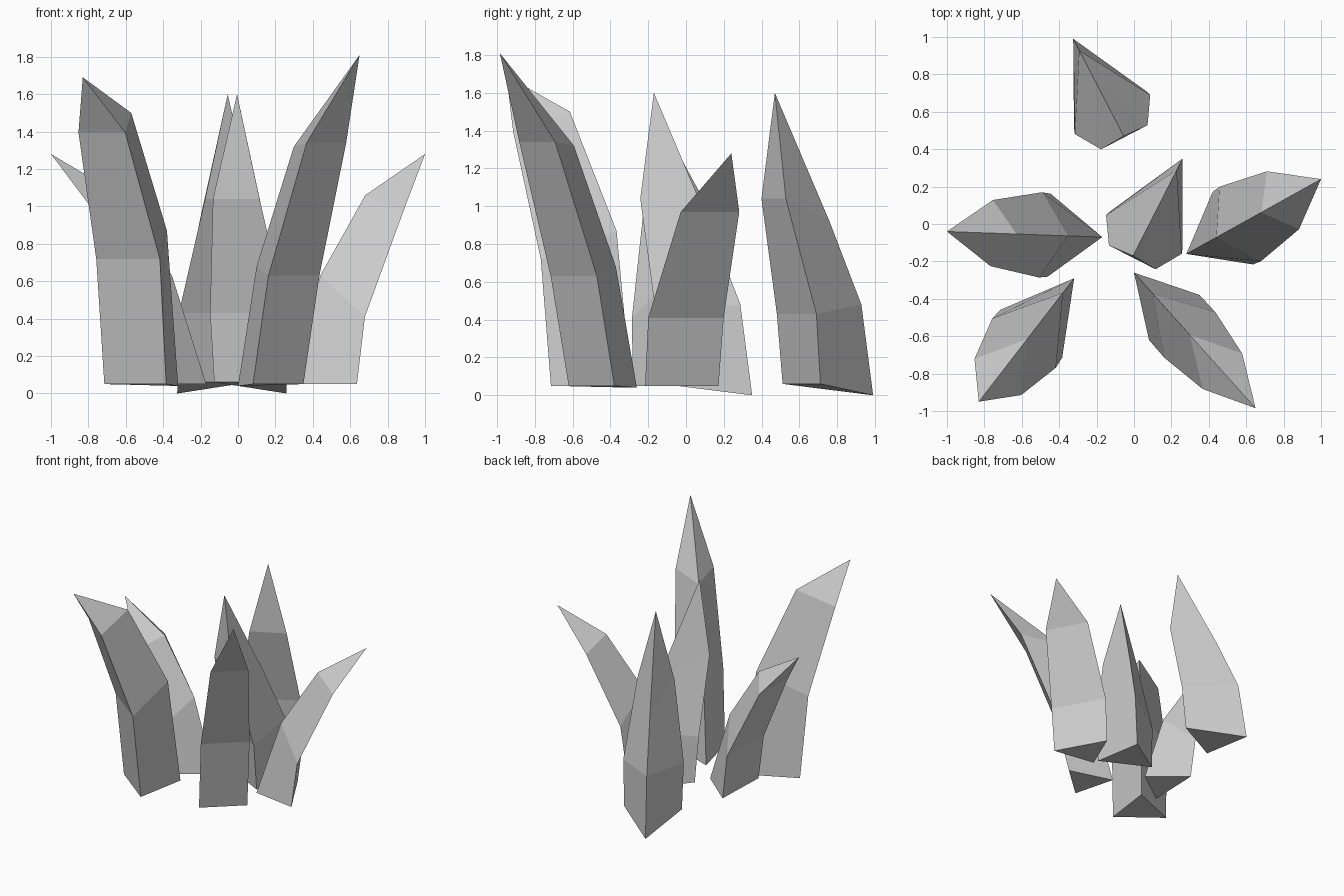
import bpy, bmesh
from math import atan2, cos, sin

if "Cube" in bpy.data.objects:
    bpy.data.objects.remove(bpy.data.objects["Cube"])

# Blade profiles in local coordinates, r measured outwards from the inner ridge foot.
# ridge: (r, z) per ring; wings: (r, z, half width) per ring; tip: z
SHORT = dict(ridge=[(0, .05), (.183, .63), (.458, 1.06)],
             wings=[(.284, .05, .222), (.329, .41, .228), (.591, .97, .177)], tip=1.28)
UPRIGHT = dict(ridge=[(0, 0), (.07, .48), (.26, .92)],
               wings=[(.427, .06, .217), (.456, .43, .227), (.593, 1.04, .140)], tip=1.60)
BROAD = dict(ridge=[(0, .04), (.098, .87), (.41, 1.50)],
             wings=[(.375, .05, .209), (.438, .72, .215), (.667, 1.395, .158)], tip=1.69)
TALL = dict(ridge=[(0, .04), (.149, .68), (.447, 1.32)],
            wings=[(.322, .05, .181), (.448, .63, .183), (.708, 1.34, .142)], tip=1.81)


def blade(name, shape, foot, tip):
    """Three-sided bent blade running from its ridge foot to its tip (both x, y)."""
    a = atan2(tip[1] - foot[1], tip[0] - foot[0])
    bm = bmesh.new()

    def vert(r, w, z):
        return bm.verts.new((foot[0] + r * cos(a) - w * sin(a),
                             foot[1] + r * sin(a) + w * cos(a), z))

    rings = [(vert(rr, 0, rz), vert(wr, -w, wz), vert(wr, w, wz))
             for (rr, rz), (wr, wz, w) in zip(shape["ridge"], shape["wings"])]
    point = bm.verts.new((tip[0], tip[1], shape["tip"]))
    bm.faces.new(rings[0][::-1])
    for i in range(3):
        j = (i + 1) % 3
        for lo, hi in zip(rings, rings[1:]):
            bm.faces.new((lo[i], lo[j], hi[j], hi[i]))
        bm.faces.new((rings[-1][i], rings[-1][j], point))
    bmesh.ops.recalc_face_normals(bm, faces=bm.faces[:])
    mesh = bpy.data.meshes.new(name)
    bm.to_mesh(mesh)
    bm.free()
    bpy.context.collection.objects.link(bpy.data.objects.new(name, mesh))


# Cluster of six blades
blade("left_blade", SHORT, (-.17, -.07), (-1, -.04))
blade("right_blade", SHORT, (.28, -.16), (1, .24))
blade("front_left_blade", BROAD, (-.32, -.29), (-.83, -.95))
blade("front_right_blade", TALL, (0, -.26), (.65, -.985))
blade("centre_blade", UPRIGHT, (.26, .35), (-.005, -.17))
blade("back_blade", UPRIGHT, (-.325, .99), (-.055, .47))
